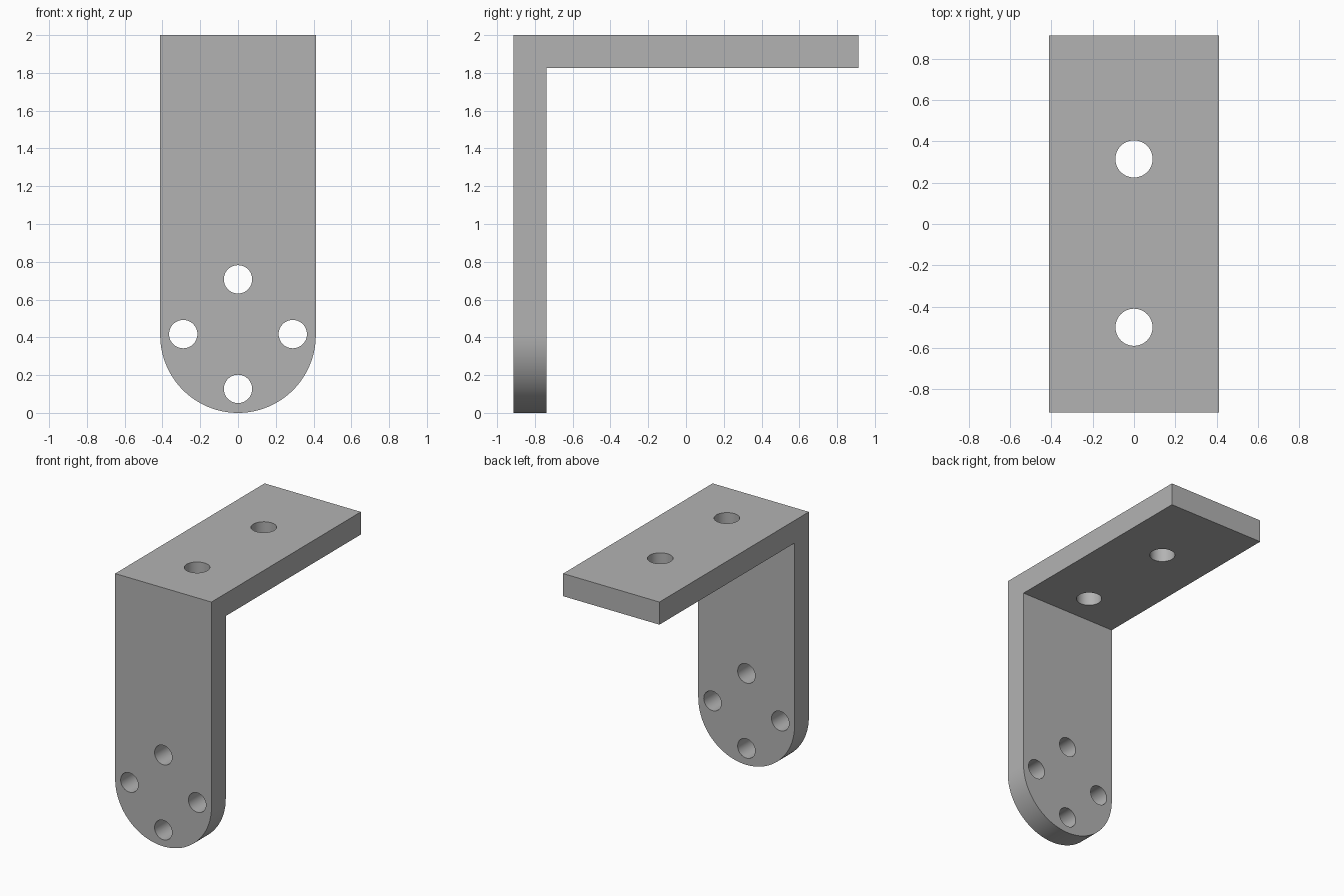
import bpy, bmesh, math
from mathutils import Matrix, Vector

cube = bpy.data.objects.get("Cube")
if cube:
    bpy.data.objects.remove(cube, do_unlink=True)

HALF_W, DEPTH, HEIGHT, THICK = 0.412, 0.913, 2.0, 0.175
ARC_Z = HALF_W

grey = bpy.data.materials.new("plain grey")
grey.use_nodes = True
colour = (0.45, 0.45, 0.45, 1)
grey.diffuse_color = colour
grey.node_tree.nodes["Principled BSDF"].inputs["Base Color"].default_value = colour


def make_object(name, bm):
    bmesh.ops.recalc_face_normals(bm, faces=bm.faces)
    mesh = bpy.data.meshes.new(name)
    bm.to_mesh(mesh)
    bm.free()
    mesh.materials.append(grey)
    obj = bpy.data.objects.new(name, mesh)
    bpy.context.collection.objects.link(obj)
    return obj


def add_hole(bm, centre, radius, turn=0):
    place = Matrix.Translation(centre) @ Matrix.Rotation(turn, 4, "X")
    bmesh.ops.create_cone(bm, cap_ends=True, segments=48, radius1=radius,
                          radius2=radius, depth=THICK * 2, matrix=place)


# Solid block with a rounded lower end
bm = bmesh.new()
outline = [(HALF_W, HEIGHT), (-HALF_W, HEIGHT)]
for i in range(65):
    a = math.pi * (1 + i / 64)
    outline.append((HALF_W * math.cos(a), ARC_Z + HALF_W * math.sin(a)))
face = bm.faces.new([bm.verts.new((x, -DEPTH, z)) for x, z in outline])
swept = bmesh.ops.extrude_face_region(bm, geom=[face])["geom"]
bmesh.ops.translate(bm, vec=(0, 2 * DEPTH, 0),
                    verts=[v for v in swept if isinstance(v, bmesh.types.BMVert)])
bracket = make_object("angle_bracket", bm)

# Space behind the leg and below the top plate
bm = bmesh.new()
low = Vector((-1, -DEPTH + THICK, -1))
high = Vector((1, 2, HEIGHT - THICK))
bmesh.ops.create_cube(bm, size=1, matrix=Matrix.Translation((low + high) / 2)
                      @ Matrix.Diagonal((*(high - low), 1)))
space_cutter = make_object("space_cutter", bm)

# Ring of four holes in the leg, two larger holes in the top plate
bm = bmesh.new()
for i in range(4):
    a = i * math.pi / 2
    add_hole(bm, (0.29 * math.cos(a), -DEPTH + THICK / 2,
                  0.417 + 0.29 * math.sin(a)), 0.075, math.pi / 2)
for y in (-0.5, 0.315):
    add_hole(bm, (0, y, HEIGHT - THICK / 2), 0.09)
hole_cutter = make_object("hole_cutter", bm)

bpy.ops.object.select_all(action="DESELECT")
bpy.context.view_layer.objects.active = bracket
bracket.select_set(True)
for cutter in (space_cutter, hole_cutter):
    cut = bracket.modifiers.new(cutter.name, "BOOLEAN")
    cut.operation = "DIFFERENCE"
    cut.solver = "EXACT"
    cut.object = cutter
    bpy.ops.object.modifier_apply(modifier=cut.name)
    bpy.data.objects.remove(cutter, do_unlink=True)

bpy.ops.object.shade_smooth_by_angle(angle=math.radians(30))
